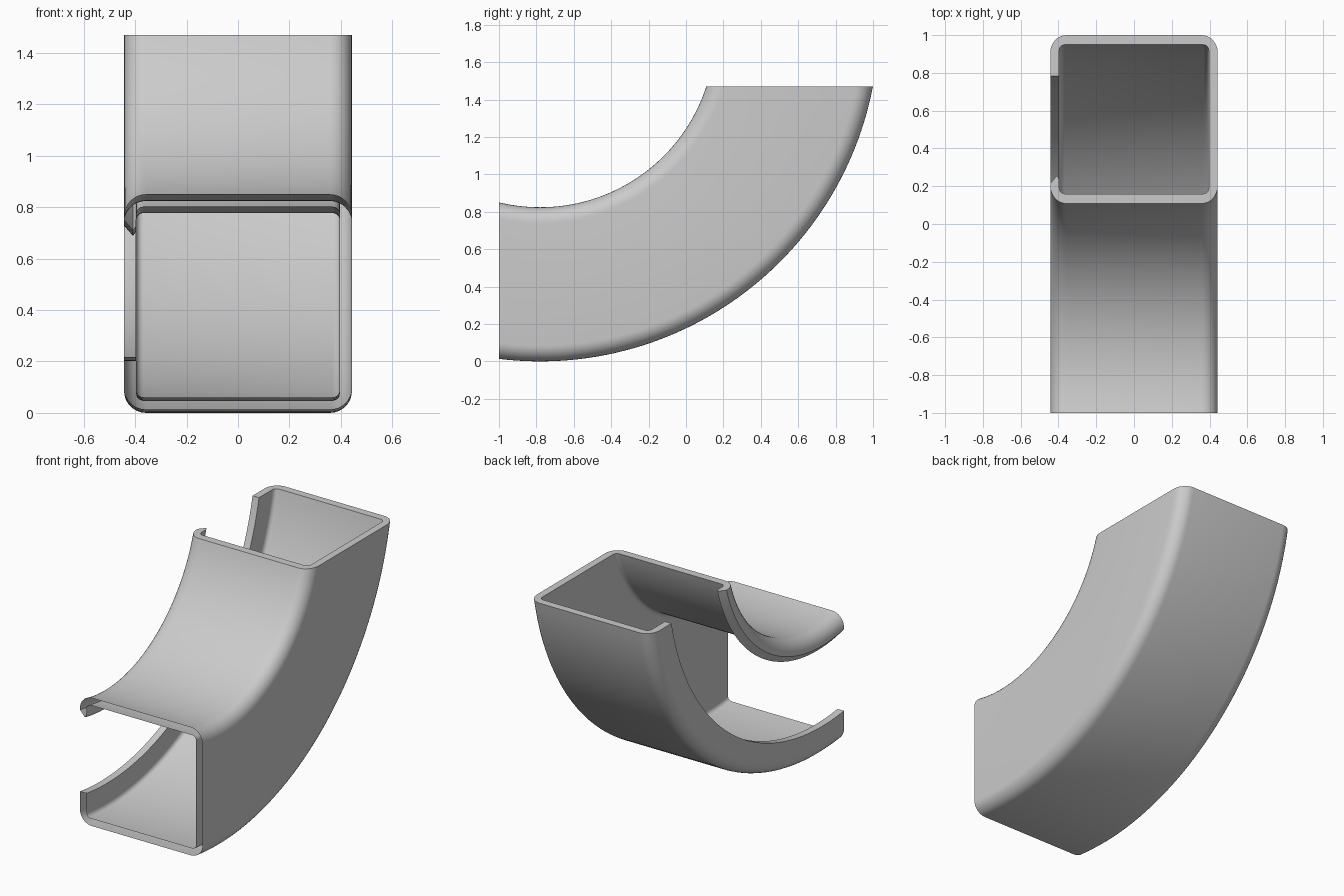
import bpy, bmesh, math

cube = bpy.data.objects.get("Cube")
if cube:
    bpy.data.objects.remove(cube, do_unlink=True)

# Main sizes
DEPTH = 0.824            # thickness of the duct between outer and inner bend
HALF_W = 0.443           # half the duct width
WALL = 0.047
BEND_Y = -0.78           # y of the bend centre
FRONT_Y, TOP_Z = -1.0, 1.47
R_OUT, R_IN = 1.812, 0.934
STEPS = 56

# Plain grey plastic
mat = bpy.data.materials.new("light_grey")
mat.use_nodes = True
grey = (0.6, 0.6, 0.6, 1.0)
mat.diffuse_color = grey
mat.node_tree.nodes["Principled BSDF"].inputs["Base Color"].default_value = grey


def corner(cx, cd, r, start, segs):
    """Quarter circle of section points, counter-clockwise from start degrees."""
    return [(cx + r * math.cos(math.radians(start + 90 * i / segs)),
             cd + r * math.sin(math.radians(start + 90 * i / segs)))
            for i in range(segs + 1)]


def three_sides(inset, r, segs):
    """Rounded corners in order: low left, low right, high right, high left."""
    x, lo, hi = HALF_W - inset - r, inset + r, DEPTH - inset - r
    pts = []
    for cx, cd, a in ((-x, lo, 180), (x, lo, 270), (x, hi, 0), (-x, hi, 90)):
        pts += corner(cx, cd, r, a, segs)
    return pts


# C-shaped section (x, distance from outer bend), open on one side
section = [(-HALF_W, 0.202)]
section += three_sides(0, 0.085, 8)
section += [(-HALF_W, 0.728), (-0.408, 0.688), (-HALF_W + WALL, 0.706)]
section += reversed(three_sides(WALL, 0.028, 5))
section += [(-HALF_W + WALL, 0.202)]


def sweep_line(x, d):
    """Arc through the bend for one section point, trimmed by both end planes."""
    f = d / DEPTH
    r = R_OUT + (R_IN - R_OUT) * f
    zc = d + r
    a0 = math.asin((FRONT_Y - BEND_Y) / r)
    a1 = math.acos((zc - TOP_Z) / r)
    for i in range(STEPS + 1):
        a = a0 + (a1 - a0) * i / STEPS
        yield (x, BEND_Y + r * math.sin(a), zc - r * math.cos(a))


# Sweep the section; the front end stays hollow, the top end is capped
bm = bmesh.new()
lines = [[bm.verts.new(p) for p in sweep_line(x, d)] for x, d in section]
n = len(lines)
for j in range(n):
    a, b = lines[j], lines[(j + 1) % n]
    for i in range(STEPS):
        bm.faces.new((a[i], b[i], b[i + 1], a[i + 1]))
bm.faces.new([line[-1] for line in lines])
bmesh.ops.recalc_face_normals(bm, faces=bm.faces)

mesh = bpy.data.meshes.new("duct_elbow")
bm.to_mesh(mesh)
bm.free()
mesh.materials.append(mat)
duct = bpy.data.objects.new("duct_elbow", mesh)
bpy.context.collection.objects.link(duct)

bpy.ops.object.select_all(action='DESELECT')
duct.select_set(True)
bpy.context.view_layer.objects.active = duct
bpy.ops.object.shade_smooth_by_angle(angle=math.radians(30))
